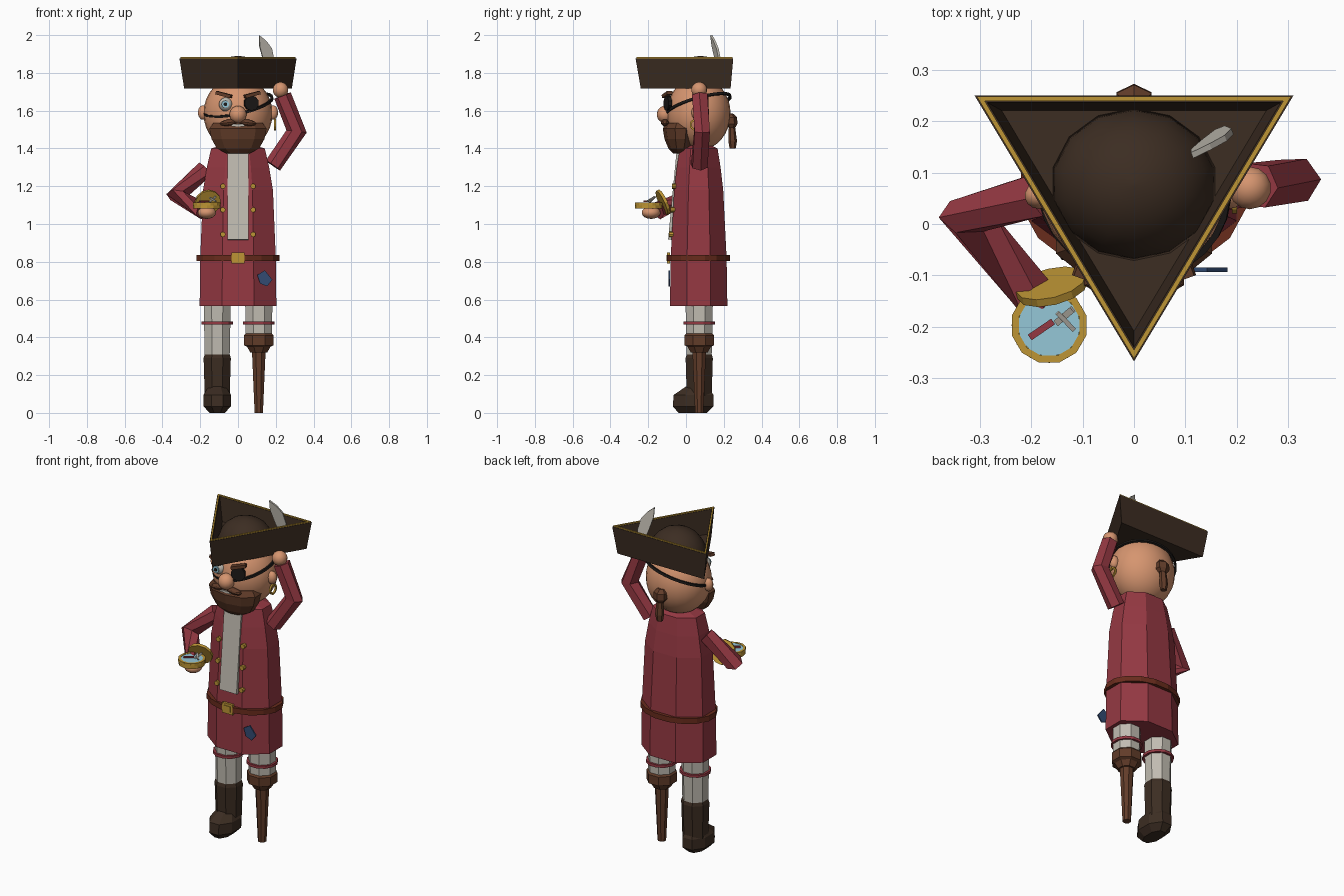
import bpy, bmesh, math
from math import pi, cos, sin, radians
from mathutils import Vector, Matrix, Euler

cube = bpy.data.objects.get("Cube")
if cube:
    bpy.data.objects.remove(cube, do_unlink=True)


def material(name, *rgb):
    m = bpy.data.materials.new(name)
    m.use_nodes = True
    m.diffuse_color = (*rgb, 1)
    m.node_tree.nodes["Principled BSDF"].inputs["Base Color"].default_value = (*rgb, 1)
    return m


RED = material("coat red", .30, .04, .055)
SKIN = material("skin", .67, .30, .16)
DARK = material("dark leather", .045, .026, .016)
BROWN = material("hair and wood brown", .12, .045, .022)
BELT = material("belt brown", .14, .025, .012)
WHITE = material("off white cloth", .53, .50, .44)
GOLD = material("gold", .51, .30, .035)
BLUE = material("patch blue", .032, .07, .17)
PALE = material("pale blue", .30, .57, .68)
BLACK = material("black", .012, .010, .009)


def finish(name, bm, mat, loc=(0, 0, 0), rot=(0, 0, 0), scale=(1, 1, 1), smooth=False):
    m = Matrix.LocRotScale(Vector(loc), Euler(rot), Vector(scale))
    bmesh.ops.transform(bm, matrix=m, verts=bm.verts)
    bmesh.ops.recalc_face_normals(bm, faces=bm.faces)
    for f in bm.faces:
        f.smooth = smooth
    me = bpy.data.meshes.new(name)
    bm.to_mesh(me)
    bm.free()
    me.materials.append(mat)
    ob = bpy.data.objects.new(name, me)
    bpy.context.collection.objects.link(ob)
    return ob


def skin_loops(bm, loops, cap=True, closed=False):
    vs = [[bm.verts.new(p) for p in loop] for loop in loops]
    n = len(vs[0])
    pairs = list(zip(vs, vs[1:])) + ([(vs[-1], vs[0])] if closed else [])
    for a, b in pairs:
        for i in range(n):
            bm.faces.new((a[i], a[(i + 1) % n], b[(i + 1) % n], b[i]))
    if cap and not closed:
        bm.faces.new(vs[0])
        bm.faces.new(vs[-1])


# Stacked rings (z, half width, half depth, centre y), flat sides facing the axes
def rings(name, rows, mat, sides=8, x=0, smooth=False):
    k = 1 / cos(pi / sides)
    angles = [2 * pi * (i + .5) / sides for i in range(sides)]
    bm = bmesh.new()
    skin_loops(bm, [[(x + rx * k * cos(a), cy + ry * k * sin(a), z) for a in angles]
                    for z, rx, ry, cy in rows])
    return finish(name, bm, mat, smooth=smooth)


# Limb swept along a path with mitred joints
def limb(name, pts, r, mat, sides=6):
    pts = [Vector(p) for p in pts]
    bm, loops = bmesh.new(), []
    for i, p in enumerate(pts):
        d1 = (p - pts[max(i - 1, 0)]).normalized()
        d2 = (pts[min(i + 1, len(pts) - 1)] - p).normalized()
        t = (d1 + d2).normalized()
        side = t.cross(Vector((0, 1, .3))).normalized()
        up = side.cross(t)
        k = 1.15 if 0 < i < len(pts) - 1 else 1
        loops.append([p + r * (side * cos(a) * k + up * sin(a))
                      for a in (2 * pi * j / sides for j in range(sides))])
    skin_loops(bm, loops)
    return finish(name, bm, mat)


def ball(name, loc, size, mat, seg=14, smooth=True, rot=(0, 0, 0)):
    bm = bmesh.new()
    bmesh.ops.create_uvsphere(bm, u_segments=seg, v_segments=max(6, seg * 2 // 3), radius=1)
    return finish(name, bm, mat, loc, rot, size, smooth)


def box(name, loc, size, mat, rot=(0, 0, 0)):
    bm = bmesh.new()
    bmesh.ops.create_cube(bm, size=1)
    return finish(name, bm, mat, loc, rot, size)


def disc(name, loc, r, depth, mat, rot=(0, 0, 0), seg=12):
    bm = bmesh.new()
    bmesh.ops.create_cone(bm, cap_ends=True, segments=seg, radius1=r, radius2=r, depth=depth)
    return finish(name, bm, mat, loc, rot)


def hoop(name, loc, rx, ry, w, h, mat, rot=(0, 0, 0), seg=24):
    bm = bmesh.new()
    angles = [2 * pi * (i + .5) / seg for i in range(seg)]
    skin_loops(bm, [[((rx + o) * cos(a), (ry + o) * sin(a), z) for a in angles]
                    for o, z in ((-w, -h), (w, -h), (w, h), (-w, h))], closed=True)
    return finish(name, bm, mat, loc, rot)


def plate(name, outline, thick, mat, loc, rot):
    bm = bmesh.new()
    skin_loops(bm, [[(x, y, z) for x, z in outline] for y in (-thick / 2, thick / 2)])
    return finish(name, bm, mat, loc, rot)


CY = .07

# Legs: booted right leg and peg left leg
rings("right_stocking", [(.3, .066, .066, CY), (.6, .072, .072, CY)], WHITE, x=-.11)
rings("boot_shaft", [(.09, .066, .066, CY), (.29, .072, .072, CY), (.31, .066, .066, CY)], DARK, x=-.11)
rings("boot_foot", [(0, .04, .075, .035), (.035, .073, .108, .038), (.095, .073, .105, .04),
                    (.14, .045, .06, .06)], DARK, x=-.11)
rings("left_stocking", [(.4, .07, .07, CY), (.6, .072, .072, CY)], WHITE, x=.11)
rings("peg_cup", [(.32, .045, .045, CY), (.35, .062, .062, CY), (.358, .078, .078, CY),
                  (.41, .078, .078, CY), (.425, .066, .066, CY)], BROWN, x=.11)
rings("peg", [(0, .022, .022, CY), (.35, .037, .037, CY)], BROWN, x=.11)
for s, side in ((-1, "right"), (1, "left")):
    hoop(side + "_garter", (s * .11, CY, .475), .077, .077, .009, .008, RED, seg=12)

# Coat, shirt, belt and trimmings
rings("coat", [(.565, .203, .152, .067), (.82, .2, .148, .067), (1.18, .185, .13, .067),
               (1.3, .165, .116, .067), (1.4, .142, .1, .067), (1.415, .09, .07, .067)], RED)
rings("neck", [(1.39, .08, .07, CY), (1.46, .08, .07, CY)], SKIN)
tilt = math.atan2(.045, .47)
box("shirt_front", (0, -.062, 1.155), (.112, .02, .478), WHITE, (-tilt, 0, 0))
hoop("belt", (0, .067, .82), .212, .158, .012, .016, BELT, seg=16)
box("belt_buckle", (0, -.093, .82), (.07, .014, .06), GOLD)
box("buckle_centre", (0, -.101, .82), (.04, .005, .034), GOLD)
for s in (-1, 1):
    for z in (.945, 1.075, 1.2):
        disc("coat_button", (s * .08, -.078 + (z - .945) * .06, z), .014, .022, GOLD, (pi / 2, 0, 0), 8)
plate("coat_patch", [(-.04, .02), (0, .045), (.04, -.005), (.012, -.04), (-.025, -.025)], .008, BLUE,
      (.142, -.089, .71), (0, 0, 0))

# Arms: left raised to the hat, right holding the compass
limb("left_arm", [(.185, .07, 1.31), (.31, .085, 1.49), (.236, .075, 1.68)], .047, RED)
ball("left_hand", (.225, .07, 1.71), (.042, .042, .042), SKIN)
limb("right_arm", [(-.175, .06, 1.29), (-.325, .015, 1.15), (-.185, -.15, 1.07)], .048, RED)
ball("right_hand", (-.165, -.185, 1.06), (.05, .05, .033), SKIN)

# Compass with open lid
C = Vector((-.165, -.197, 1.095))
disc("compass_case", C, .073, .026, GOLD)
hoop("compass_rim", C + Vector((0, 0, .012)), .068, .068, .007, .008, GOLD, seg=12)
disc("compass_face", C + Vector((0, 0, .015)), .062, .006, PALE)
disc("compass_lid", (-.16, -.122, 1.115), .07, .016, GOLD, (radians(-66), 0, radians(14)))
box("needle_red", C + Vector((-.015, -.008, .025)), (.055, .013, .007), RED, (0, 0, .6))
box("needle_light", C + Vector((.03, .018, .035)), (.05, .013, .007), WHITE, (0, -.6, .7))
box("needle_cross", C + Vector((.032, .008, .035)), (.05, .009, .007), WHITE, (0, .4, -.8))

# Head
ball("head", (0, .067, 1.585), (.183, .169, .195), SKIN, 24)
ball("nose", (0, -.11, 1.58), (.046, .045, .046), SKIN)
for s in (-1, 1):
    ball("ear", (s * .185, .055, 1.59), (.028, .026, .038), SKIN)
    ball("moustache_half", (s * .05, -.112, 1.537), (.05, .022, .017), BROWN, 10, False, (0, s * .12, 0))
    box("eyebrow", (s * .075, -.1, 1.685), (.085, .03, .018), BROWN, (0, -s * .25, s * .35))
rings("beard", [(1.372, .06, .035, -.03), (1.4, .112, .06, -.03), (1.45, .14, .08, -.03),
                (1.505, .152, .09, -.028), (1.535, .13, .075, -.025)], BROWN, 10)
box("teeth", (0, -.118, 1.523), (.07, .008, .012), WHITE)
ball("eye", (-.065, -.077, 1.633), (.037, .037, .037), WHITE)
disc("iris", (-.067, -.111, 1.634), .02, .008, PALE, (pi / 2, 0, 0))
disc("pupil", (-.067, -.114, 1.634), .01, .008, BLACK, (pi / 2, 0, 0))
disc("eye_patch", (.07, -.096, 1.64), .04, .02, BLACK, (pi / 2, 0, .35), 10)
hoop("eye_patch_strap", (0, .067, 1.63), .186, .174, .006, .007, BLACK, (.27, -.22, 0), 28)
hoop("earring", (.195, .05, 1.525), .026, .026, .005, .005, GOLD, (0, pi / 2, 0), 12)

# Pigtail
rings("pigtail", [(1.4, .016, .014, .247), (1.44, .022, .02, .247), (1.52, .016, .014, .243)], BROWN, 6)
rings("pigtail_knot", [(1.51, .02, .018, .24), (1.53, .034, .028, .24), (1.565, .034, .028, .238),
                       (1.585, .02, .016, .23)], BROWN, 6)

# Three-cornered hat
HAT_C = Vector((0, .077, 0))
CORNERS = [Vector((-.31, .25, 0)), Vector((.31, .25, 0)), Vector((0, -.267, 0))]


def triangle(scale, z):
    return [HAT_C + (c - HAT_C) * scale + Vector((0, 0, z)) for c in CORNERS]


bm = bmesh.new()
skin_loops(bm, [triangle(.92, 1.718), triangle(1, 1.877), triangle(.92, 1.877), triangle(.83, 1.74)])
finish("hat_brim", bm, DARK)
bm = bmesh.new()
skin_loops(bm, [triangle(.985, 1.874), triangle(.985, 1.883), triangle(.935, 1.883), triangle(.935, 1.874)],
           closed=True)
finish("hat_gold_trim", bm, GOLD)
rings("hat_crown", [(1.735 + .155 * sin(a), .158 * cos(a), .145 * cos(a), .077)
                    for a in (radians(d) for d in (0, 15, 30, 45, 60, 75, 88))], DARK, 14, smooth=True)

# Feather
plate("hat_feather", [(-.045, .115), (-.005, .085), (.028, .045), (.045, -.02), (.035, -.1),
                      (.015, -.1), (-.018, -.015), (-.042, .06)], .012, WHITE,
      (.15, .162, 1.885), (.12, 0, .36))
